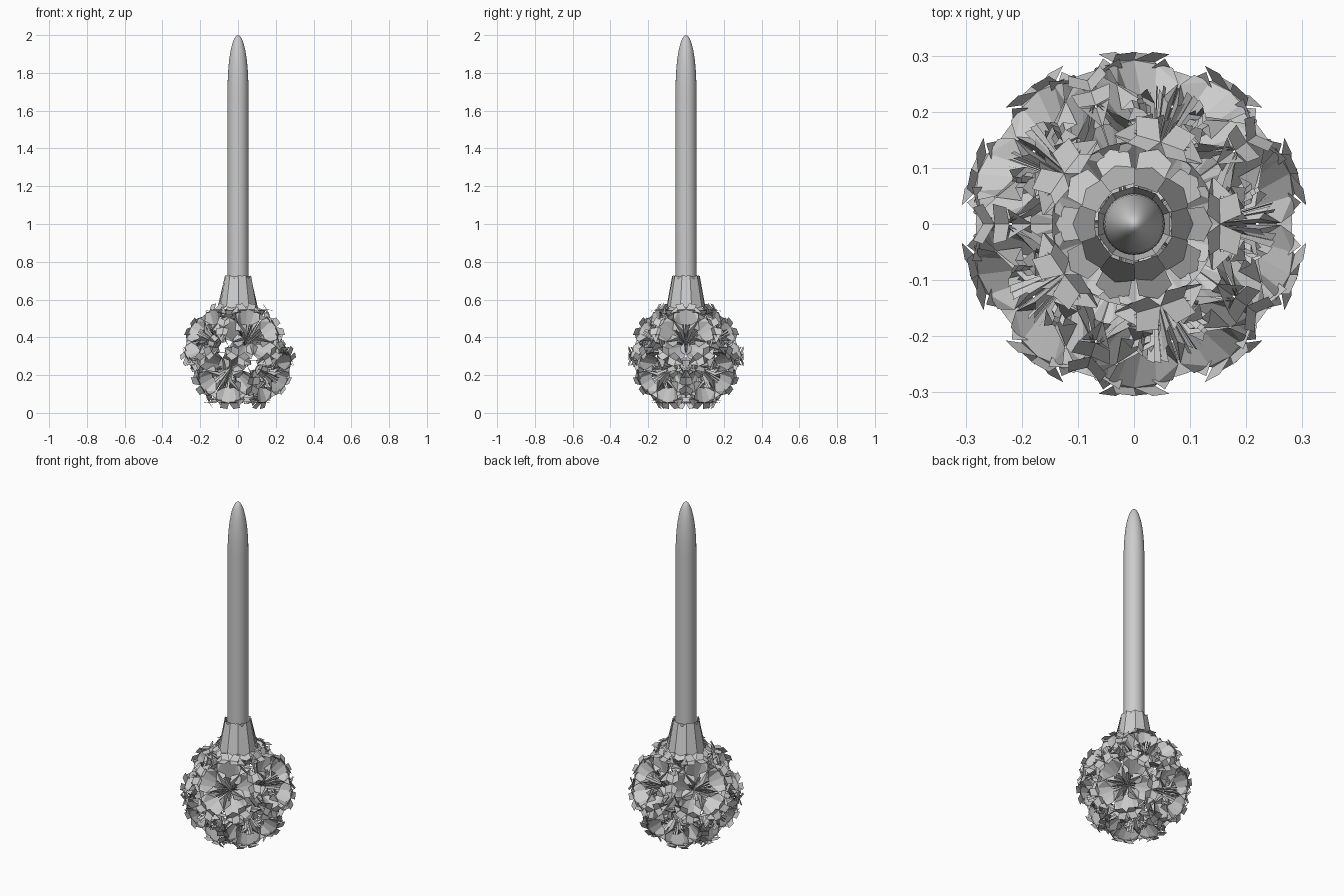
import bpy, bmesh
from math import sin, cos, pi, radians, atan, sqrt
from mathutils import Vector, Matrix

if "Cube" in bpy.data.objects:
    bpy.data.objects.remove(bpy.data.objects["Cube"])

CZ = 0.3            # ball centre height
RING = radians(31.7)  # angular radius of the touching circles


def pt(theta, az, r):
    """Spherical point around a flower's own axis, degrees."""
    t, a = radians(theta), radians(az)
    return Vector((sin(t) * cos(a), sin(t) * sin(a), cos(t))) * r


def finish(bm, name, smooth=False):
    me = bpy.data.meshes.new(name)
    bm.to_mesh(me)
    bm.free()
    ob = bpy.data.objects.new(name, me)
    bpy.context.collection.objects.link(ob)
    if smooth:
        bpy.context.view_layer.objects.active = ob
        ob.select_set(True)
        bpy.ops.object.shade_smooth_by_angle(angle=radians(35))
        ob.select_set(False)
    return ob


def lathe(name, profile, n):
    bm = bmesh.new()
    rings = [[bm.verts.new((r * cos(2 * pi * i / n), r * sin(2 * pi * i / n), z))
              for i in range(n)] for r, z in profile]
    for a, b in zip(rings, rings[1:]):
        for i in range(n):
            j = (i + 1) % n
            bm.faces.new((a[i], a[j], b[j], b[i]))
    bmesh.ops.remove_doubles(bm, verts=bm.verts, dist=1e-5)
    return finish(bm, name, True)


# folded-paper flower: five scooped petals, ring band, stamens
def flower_mesh():
    bm = bmesh.new()

    def face(*ps):
        bm.faces.new([bm.verts.new(p) for p in ps])

    for k in range(5):
        a = 72 * k
        P = lambda t, d, r: pt(t, a + d, r)
        apex = P(0, 0, 0.13)
        for s in (1, -1):
            tip, sh = P(31.7, 0, 0.292), P(31, 16 * s, 0.288)
            side, inner = P(25, 35 * s, 0.262), P(9, 22 * s, 0.235)
            # scoop walls
            face(apex, P(27, 0, 0.215), tip)
            face(apex, tip, sh)
            face(apex, sh, side)
            face(apex, side, inner)
            # folded inner flap and its crease
            fold = P(17, 10 * s, 0.25)
            face(side, inner, fold, P(22, 18 * s, 0.225))
            face(apex, inner, fold)
            # outer flap leaning into the triangular gap
            face(tip, sh, P(38.5, 17 * s, 0.309), P(38.5, 5 * s, 0.309))
            face(sh, side, P(30, 28 * s, 0.287))
            face(P(31.7, 8 * s, 0.268), P(31.7, 30 * s, 0.268), P(36, 30 * s, 0.28), P(38, 15 * s, 0.3))
        # stamen slivers
        for d in (-14, 0, 14):
            face(apex, P(15, d - 4, 0.255), P(13, d + 5, 0.262))
    # band following the circle
    n = 40
    for i in range(n):
        a, b = 360 * i / n, 360 * (i + 1) / n
        face(pt(31.2, a, 0.255), pt(31.2, b, 0.255), pt(31.2, b, 0.283), pt(31.2, a, 0.283))
    me = bpy.data.meshes.new("flower")
    bm.to_mesh(me)
    bm.free()
    return me


# twelve flowers on icosahedral axes make the ball
flower = flower_mesh()
tilt = atan(2)
turns = [(0, 0, 0)] + [(tilt, 72 * k, 180) for k in range(5)] \
    + [(pi - tilt, 72 * k + 36, 0) for k in range(5)] + [(pi, 0, 0)]
for i, (t, a, spin) in enumerate(turns):
    ob = bpy.data.objects.new(f"paper_flower_{i + 1}", flower)
    ob.matrix_world = (Matrix.Translation((0, 0, CZ)) @ Matrix.Rotation(radians(a), 4, 'Z')
                       @ Matrix.Rotation(t, 4, 'Y') @ Matrix.Rotation(radians(spin), 4, 'Z'))
    bpy.context.collection.objects.link(ob)

# folded collar: ten overlapping panels with pointed ends
bm = bmesh.new()
for k in range(10):
    a, o = 36 * k, 0.003 * (k % 2)

    def C(d, r, z):
        return bm.verts.new((r * cos(radians(a + d)), r * sin(radians(a + d)), z))
    bm.faces.new((C(-19, 0.098 + o, 0.565), C(0, 0.107 + o, 0.55), C(19, 0.098 + o, 0.565),
                  C(19, 0.069 + o, 0.73), C(0, 0.067 + o, 0.725 - 5 * o), C(-19, 0.069 + o, 0.73)))
    bm.faces.new((C(-16, 0.098, 0.565), C(16, 0.098, 0.565), C(14, 0.128, 0.545), C(0, 0.14, 0.54), C(-14, 0.128, 0.545)))
    bm.faces.new((C(-18, 0.067, 0.725), C(18, 0.067, 0.725), C(18, 0.055, 0.66), C(-18, 0.055, 0.66)))
finish(bm, "folded_collar")

# smooth rod with an elongated round tip
R = 0.055
prof = [(0, 0.52), (R, 0.52), (R, 1.7)]
prof += [(R * cos(i * pi / 24), 1.72 + 0.28 * sin(i * pi / 24)) for i in range(12)] + [(0, 2.0)]
lathe("rod", prof, 40)
